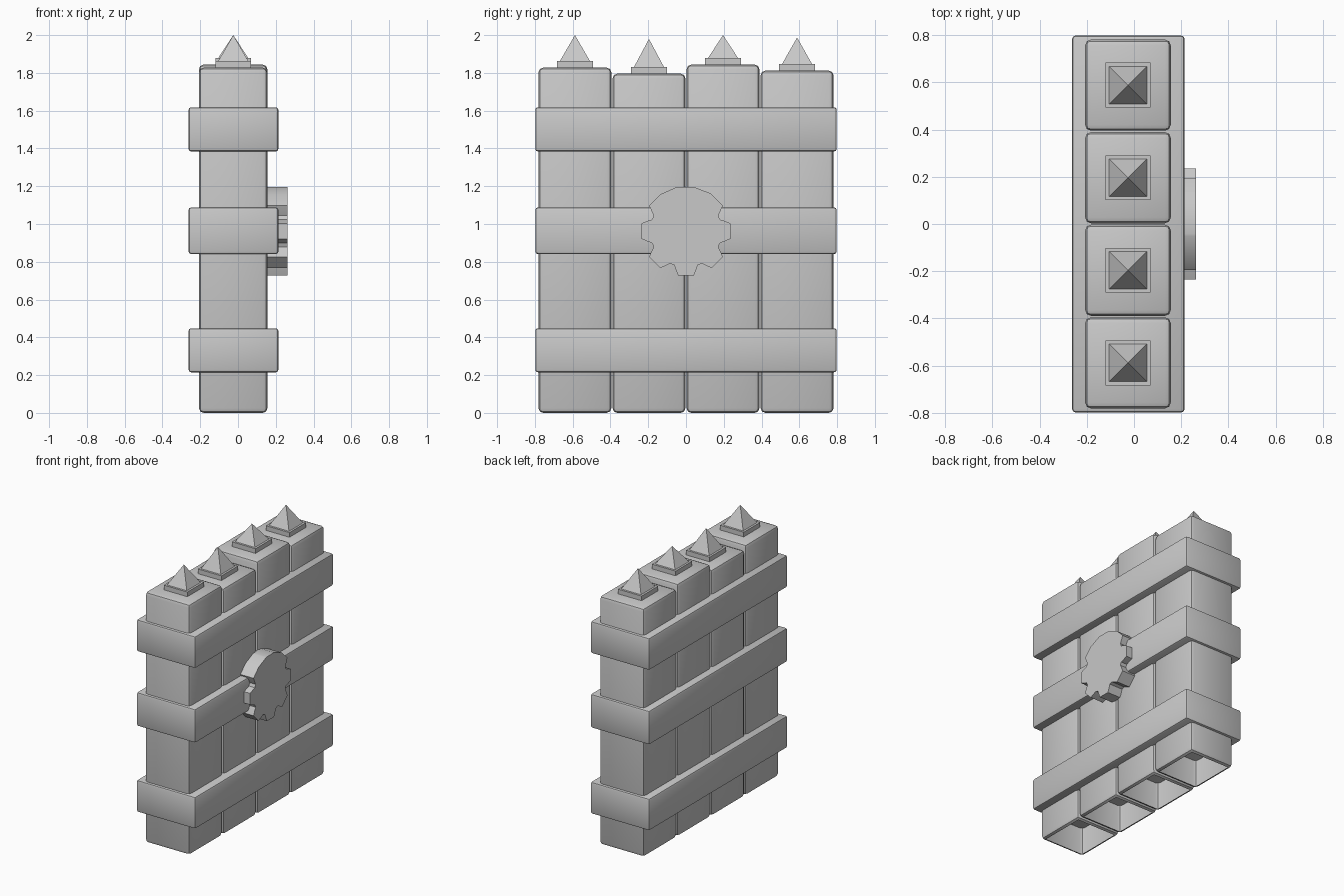
import bpy, bmesh, math
from mathutils import Matrix, Vector

cube = bpy.data.objects.get("Cube")
if cube:
    bpy.data.objects.remove(cube, do_unlink=True)

grey = bpy.data.materials.new("plain grey")
grey.use_nodes = True
colour = (0.58, 0.58, 0.58, 1)
grey.diffuse_color = colour
grey.node_tree.nodes["Principled BSDF"].inputs["Base Color"].default_value = colour


def finish(name, bm, smooth_angle=None):
    """Turn a bmesh into a named object with the shared material."""
    bmesh.ops.recalc_face_normals(bm, faces=bm.faces)
    mesh = bpy.data.meshes.new(name)
    bm.to_mesh(mesh)
    bm.free()
    mesh.materials.append(grey)
    ob = bpy.data.objects.new(name, mesh)
    bpy.context.collection.objects.link(ob)
    if smooth_angle:
        bpy.ops.object.select_all(action='DESELECT')
        ob.select_set(True)
        bpy.context.view_layer.objects.active = ob
        bpy.ops.object.shade_smooth_by_angle(angle=math.radians(smooth_angle))
    return ob


def box(name, low, high, bevel=0, open_bottom=False):
    low, high = Vector(low), Vector(high)
    place = Matrix.Translation((low + high) / 2) @ Matrix.Diagonal((*(high - low), 1))
    bm = bmesh.new()
    bmesh.ops.create_cube(bm, size=1, matrix=place)
    if bevel:
        bmesh.ops.bevel(bm, geom=bm.edges[:], offset=bevel, segments=2,
                        profile=0.5, affect='EDGES')
    if open_bottom:
        bottom = min(bm.faces, key=lambda f: f.calc_center_median().z)
        bmesh.ops.delete(bm, geom=[bottom], context='FACES')
    return finish(name, bm, 40 if bevel else None)


def pyramid(name, x, y, bottom, top, half):
    bm = bmesh.new()
    place = Matrix.Translation((x, y, (bottom + top) / 2)) @ Matrix.Rotation(math.pi / 4, 4, 'Z')
    bmesh.ops.create_cone(bm, cap_ends=True, segments=4, radius1=half * math.sqrt(2),
                          radius2=0, depth=top - bottom, matrix=place)
    return finish(name, bm)


# Four hollow-bottomed posts, each with a square cap and a spike
MID_X = -0.025
posts = [(-0.588, 1.828, 2.0), (-0.196, 1.796, 1.98), (0.196, 1.844, 2.0), (0.588, 1.812, 1.987)]
for i, (y, top, tip) in enumerate(posts, 1):
    box(f"post_{i}", (-0.207, y - 0.193, 0), (0.156, y + 0.193, top), 0.025, True)
    box(f"spike_base_{i}", (MID_X - 0.095, y - 0.095, top - 0.01),
        (MID_X + 0.095, y + 0.095, top + 0.034))
    pyramid(f"spike_{i}", MID_X, y, top + 0.034, tip, 0.08)

# Three horizontal bands wrapped around the posts
for name, low, high in (("lower", 0.215, 0.448), ("middle", 0.841, 1.088), ("upper", 1.384, 1.618)):
    box(f"{name}_band", (-0.262, -0.798, low), (0.214, 0.798, high), 0.014)

# Eight-toothed gear on the left face; the gaps beside the top tooth are bridged
TEETH, OUTER, ROOT, GEAR_Z = 8, 0.238, 0.19, 0.962
outline = []
for t in range(TEETH):
    outline += [(t * 45 - 10, OUTER), (t * 45 + 10, OUTER)]
    if t not in (1, 2):
        outline += [(t * 45 + 15, 0.21), (t * 45 + 19, ROOT), (t * 45 + 26, ROOT), (t * 45 + 30, 0.21)]
    else:
        outline += [(t * 45 + 12.5, OUTER)]
bm = bmesh.new()
ring = [bm.verts.new((0.15, r * math.cos(math.radians(a)), GEAR_Z + r * math.sin(math.radians(a))))
        for a, r in outline]
face = bm.faces.new(ring)
out = bmesh.ops.extrude_face_region(bm, geom=[face])
bmesh.ops.translate(bm, vec=(0.112, 0, 0),
                    verts=[v for v in out["geom"] if isinstance(v, bmesh.types.BMVert)])
finish("gear_plate", bm, 35)
